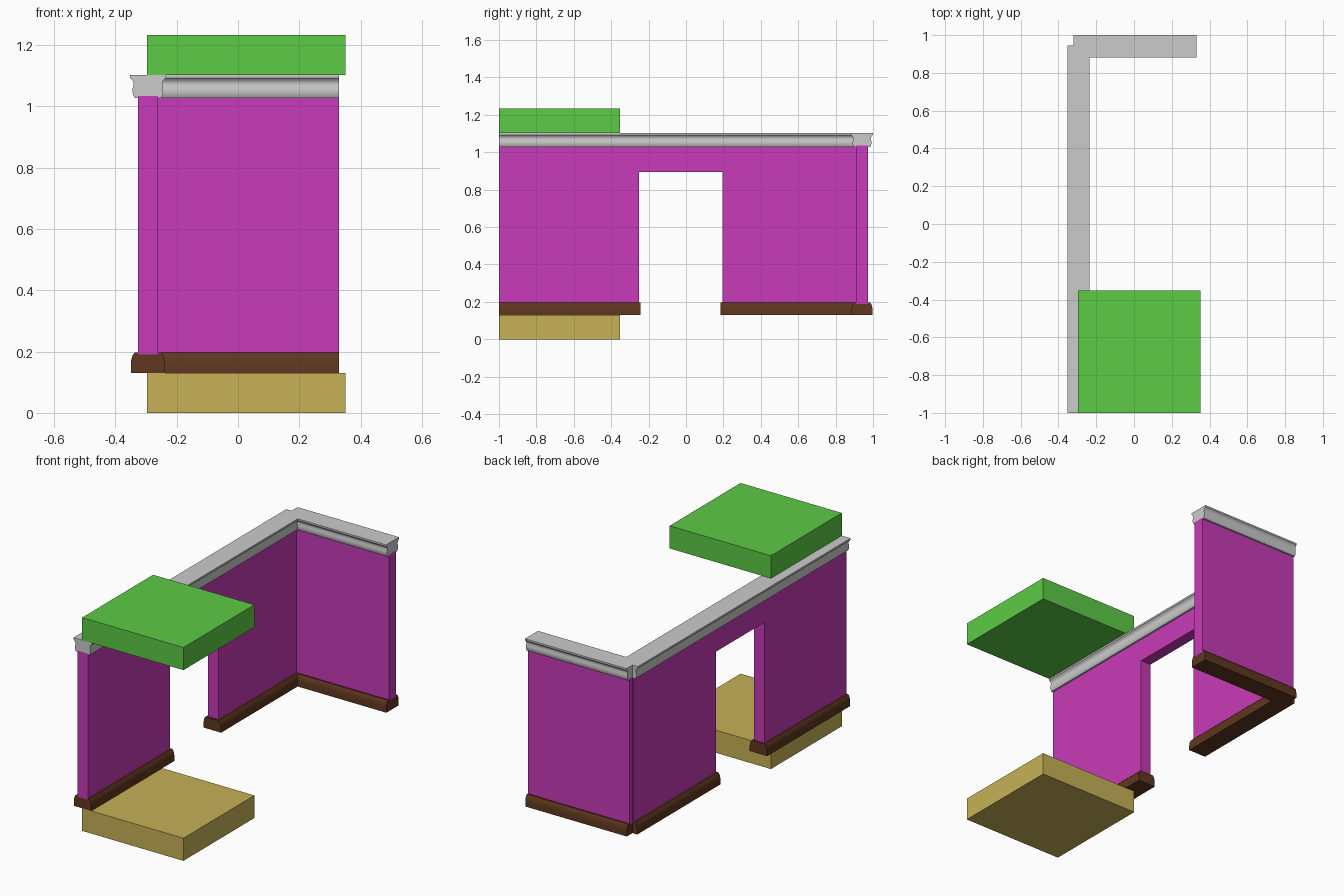
import bpy, bmesh

if "Cube" in bpy.data.objects:
    bpy.data.objects.remove(bpy.data.objects["Cube"])

def material(name, rgb):
    m = bpy.data.materials.new(name)
    m.diffuse_color = (*rgb, 1)
    m.use_nodes = True
    m.node_tree.nodes["Principled BSDF"].inputs["Base Color"].default_value = m.diffuse_color
    return m

MAGENTA = material("magenta", (0.58, 0.043, 0.48))
BROWN = material("brown", (0.115, 0.038, 0.014))
GREEN = material("green", (0.107, 0.597, 0.061))
TAN = material("tan", (0.57, 0.44, 0.095))

def extrude(name, profile, axis, start, end, mat=None, smooth=False):
    """Extrude a 2D outline (horizontal, z) along the x or y axis."""
    place = (lambda u, z, t: (t, u, z)) if axis == 'x' else (lambda u, z, t: (u, t, z))
    bm = bmesh.new()
    a = [bm.verts.new(place(u, z, start)) for u, z in profile]
    b = [bm.verts.new(place(u, z, end)) for u, z in profile]
    bm.faces.new(a)
    bm.faces.new(b)
    n = len(a)
    for i in range(n):
        j = (i + 1) % n
        bm.faces.new((a[i], a[j], b[j], b[i]))
    bmesh.ops.recalc_face_normals(bm, faces=bm.faces[:])
    me = bpy.data.meshes.new(name)
    bm.to_mesh(me)
    bm.free()
    ob = bpy.data.objects.new(name, me)
    bpy.context.collection.objects.link(ob)
    if mat:
        me.materials.append(mat)
    if smooth:
        bpy.ops.object.select_all(action='DESELECT')
        ob.select_set(True)
        bpy.context.view_layer.objects.active = ob
        bpy.ops.object.shade_smooth_by_angle(angle=0.6)
    return ob

def rect(u0, u1, z0, z1):
    return [(u0, z0), (u1, z0), (u1, z1), (u0, z1)]

def mirrored(half, centre):
    """Full outline from its right half, listed bottom to top."""
    return [(centre + u, z) for u, z in half] + [(centre - u, z) for u, z in reversed(half)]

SIDE_X, BACK_Y = -0.294, 0.941
SIDE_END, BACK_START, BACK_END = 0.945, -0.319, 0.33
CORNICE = [(0.043, 1.028), (0.047, 1.035), (0.050, 1.046), (0.050, 1.058), (0.047, 1.069),
           (0.047, 1.078), (0.051, 1.086), (0.059, 1.093), (0.059, 1.103)]
BASE = [(0.056, 0.131), (0.056, 0.160), (0.054, 0.176), (0.050, 0.188), (0.043, 0.197)]

# Walls: the side wall has a doorway
side_outline = [(-1, 0.19), (-0.25, 0.19), (-0.25, 0.895), (0.195, 0.895),
                (0.195, 0.19), (SIDE_END, 0.19), (SIDE_END, 1.035), (-1, 1.035)]
extrude("side_wall", side_outline, 'x', SIDE_X - 0.033, SIDE_X + 0.033, MAGENTA)
extrude("back_wall", rect(BACK_Y - 0.033, BACK_Y + 0.033, 0.19, 1.035), 'x',
        BACK_START, BACK_END, MAGENTA)

# Top trim
extrude("side_cornice", mirrored(CORNICE, SIDE_X), 'y', -1, SIDE_END, smooth=True)
extrude("back_cornice", mirrored(CORNICE, BACK_Y), 'x', BACK_START, BACK_END, smooth=True)

# Baseboards, split by the doorway
for label, y0, y1 in (("front", -1, -0.242), ("rear", 0.185, SIDE_END)):
    extrude("side_baseboard_" + label, mirrored(BASE, SIDE_X), 'y', y0, y1, BROWN, True)
extrude("back_baseboard", mirrored(BASE, BACK_Y), 'x', BACK_START, BACK_END, BROWN, True)

# Floor and ceiling slabs
extrude("floor_slab", rect(-0.297, 0.351, 0, 0.131), 'y', -1, -0.352, TAN)
extrude("ceiling_slab", rect(-0.297, 0.351, 1.103, 1.234), 'y', -1, -0.352, GREEN)
